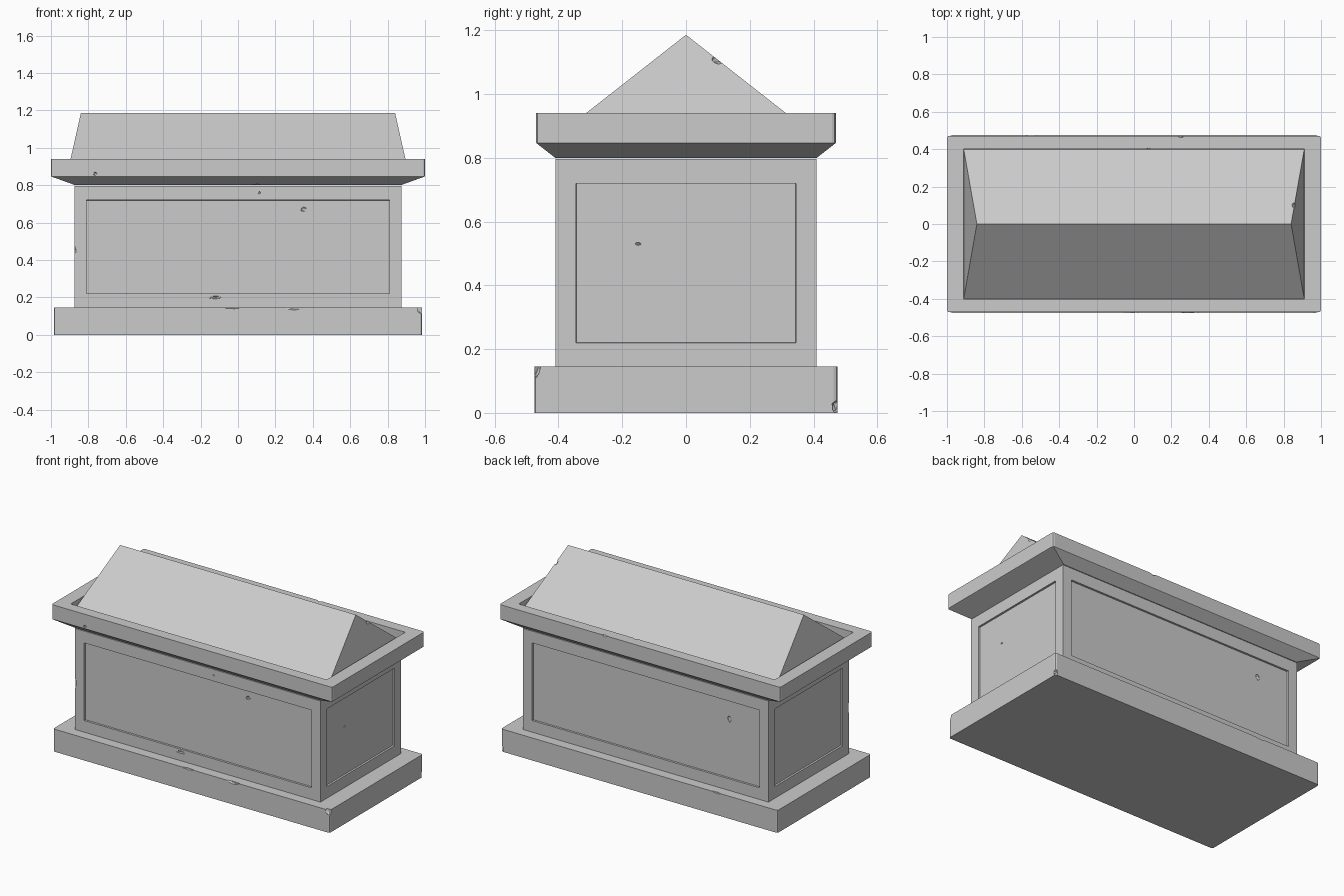
import bpy, bmesh, random
from mathutils import Vector

if "Cube" in bpy.data.objects:
    bpy.data.objects.remove(bpy.data.objects["Cube"])
random.seed(4)

stone = bpy.data.materials.new("grey stone")
stone.use_nodes = True
GREY = (0.6, 0.6, 0.6, 1)
stone.diffuse_color = GREY
stone.node_tree.nodes["Principled BSDF"].inputs["Base Color"].default_value = GREY


def finish(name, bm):
    bmesh.ops.recalc_face_normals(bm, faces=bm.faces[:])
    mesh = bpy.data.meshes.new(name)
    bm.to_mesh(mesh)
    bm.free()
    mesh.materials.append(stone)
    obj = bpy.data.objects.new(name, mesh)
    bpy.context.collection.objects.link(obj)
    return obj


def loft(levels):
    """Stack of centred rectangles (half x, half y, z), capped at both ends."""
    bm = bmesh.new()
    rings = [[bm.verts.new((sx * x, sy * y, z))
              for sx, sy in ((-1, -1), (1, -1), (1, 1), (-1, 1))]
             for x, y, z in levels]
    for low, high in zip(rings, rings[1:]):
        for i in range(4):
            j = (i + 1) % 4
            bm.faces.new((low[i], low[j], high[j], high[i]))
    bm.faces.new(rings[0][::-1])
    bm.faces.new(rings[-1])
    return bm


def soften_corners(bm, width, low, high):
    """Chamfer the outer upright edges between two heights."""
    edges = [e for e in bm.edges
             if abs(e.verts[0].co.z - e.verts[1].co.z) > 0.05
             and low - 0.01 < min(v.co.z for v in e.verts)
             and max(v.co.z for v in e.verts) < high + 0.01
             and abs(e.verts[0].co.x) > 0.95]
    bmesh.ops.bevel(bm, geom=edges, offset=width, segments=2,
                    profile=0.5, affect='EDGES')


def chip(obj, spots):
    """Knock small irregular chips out of a part: (position, size) pairs."""
    bm = bmesh.new()
    for place, size in spots:
        made = bmesh.ops.create_icosphere(bm, subdivisions=1, radius=1)
        for v in made["verts"]:
            rough = random.uniform(0.75, 1.1)
            v.co = Vector(place) + v.co * Vector(size) * rough
    cutter = finish(obj.name + "_chips", bm)
    cutter.hide_render = True
    cutter.hide_set(True)
    mod = obj.modifiers.new("chips", 'BOOLEAN')
    mod.operation = 'DIFFERENCE'
    mod.solver = 'EXACT'
    mod.object = cutter


# Plinth
bm = loft([(0.985, 0.475, 0), (0.985, 0.475, 0.145)])
soften_corners(bm, 0.012, 0, 0.145)
plinth = finish("plinth", bm)
chip(plinth, [((0.3, -0.475, 0.145), (0.06, 0.012, 0.016)),
              ((-0.02, -0.475, 0.147), (0.05, 0.01, 0.01)),
              ((0.98, -0.47, 0.135), (0.03, 0.015, 0.025)),
              ((0.98, 0.47, 0.02), (0.015, 0.015, 0.025)),
              ((-0.55, 0.475, 0.147), (0.04, 0.01, 0.01))])

# Chest with a sunken panel on every side
BX, BY, BOT, TOP, MARGIN = 0.875, 0.41, 0.145, 0.796, 0.092
bm = loft([(BX, BY, BOT), (BX, BY, TOP)])
bm.normal_update()
for face in [f for f in bm.faces if abs(f.normal.z) < 0.5]:
    normal = face.normal.copy()
    half = BX if abs(normal.y) > 0.5 else BY
    bmesh.ops.inset_individual(bm, faces=[face], thickness=MARGIN)
    for v in face.verts:
        v.co.z = 0.22 if v.co.z < 0.45 else 0.72
    rim = bmesh.ops.inset_individual(bm, faces=[face], thickness=0.001)
    for v in face.verts:
        v.co -= normal * 0.012
chest = finish("chest", bm)
chip(chest, [((-0.12, -BY, 0.2), (0.04, 0.012, 0.01)),
             ((0.35, -BY + 0.012, 0.67), (0.017, 0.01, 0.014)),
             ((0.115, -BY, 0.76), (0.008, 0.008, 0.008)),
             ((-BX, -BY, 0.44), (0.012, 0.012, 0.05)),
             ((-0.59, BY - 0.012, 0.6), (0.016, 0.01, 0.022)),
             ((BX - 0.012, -0.15, 0.53), (0.008, 0.012, 0.006))])

# Lid slab: flared underside, flat rim and a sunken bed for the ridge
bm = loft([(0.87, 0.41, 0.8), (0.995, 0.468, 0.845), (1.0, 0.47, 0.847),
           (1.0, 0.47, 0.94), (0.912, 0.4, 0.94), (0.912, 0.4, 0.874)])
soften_corners(bm, 0.012, 0.847, 0.94)
slab = finish("lid_slab", bm)
chip(slab, [((-0.765, -0.47, 0.86), (0.012, 0.01, 0.01)),
            ((0.1, -0.41, 0.8), (0.03, 0.012, 0.01)),
            ((0.08, 0.4, 0.94), (0.015, 0.01, 0.008)),
            ((0.25, 0.47, 0.94), (0.02, 0.01, 0.008))])

# Gabled ridge resting in the bed, ends leaning inward
bm = bmesh.new()
ends = []
for side in (-1, 1):
    ends.append([bm.verts.new((side * x, y, z)) for x, y, z in
                 ((0.91, -0.398, 0.874), (0.91, 0.398, 0.874), (0.84, 0, 1.186))])
    bm.faces.new(ends[-1])
for i in range(3):
    j = (i + 1) % 3
    bm.faces.new((ends[0][i], ends[0][j], ends[1][j], ends[1][i]))
ridge = finish("lid_ridge", bm)
chip(ridge, [((0.857, 0.1, 1.108), (0.015, 0.022, 0.016))])
